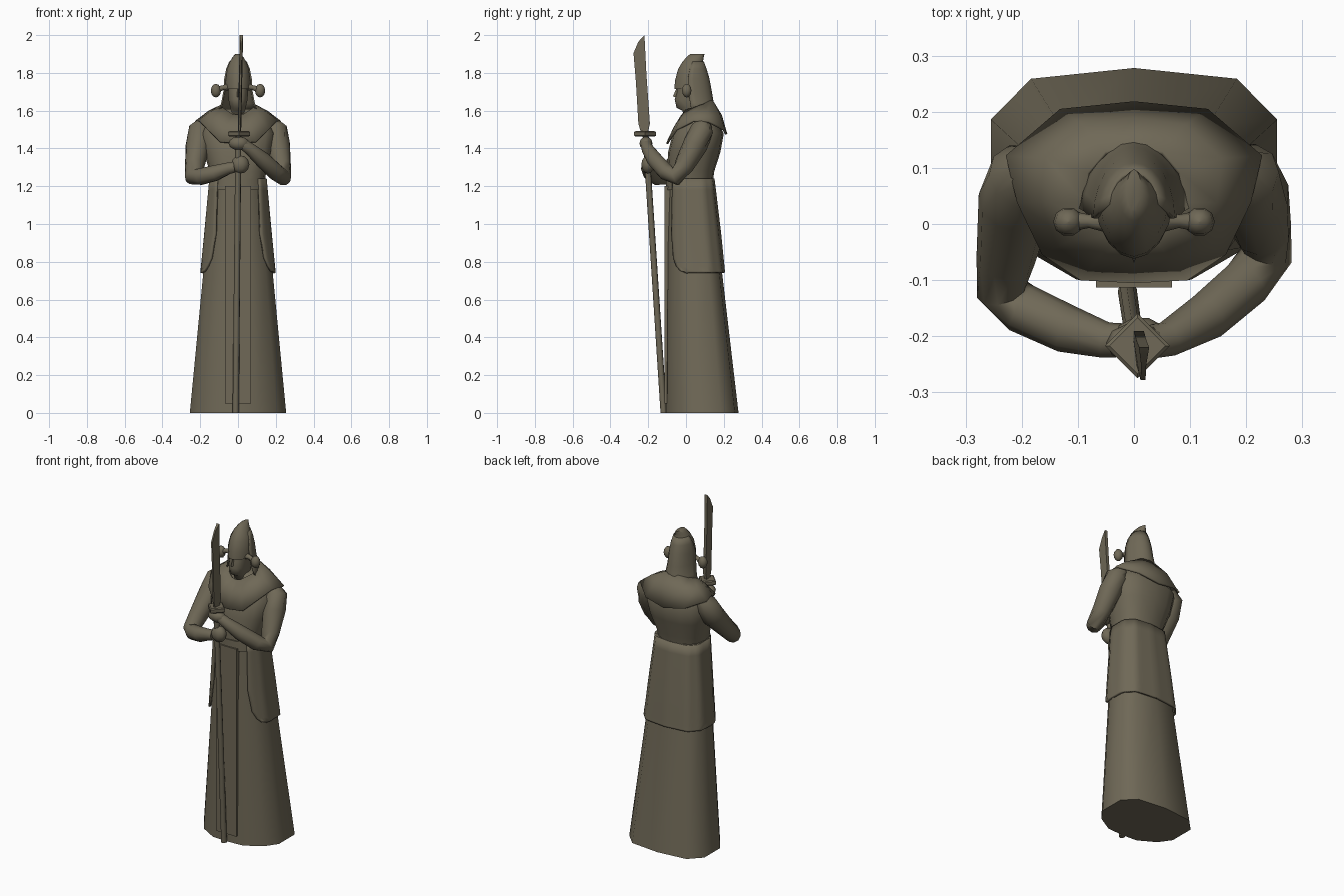
import bpy, bmesh, math
from mathutils import Vector

if "Cube" in bpy.data.objects:
    bpy.data.objects.remove(bpy.data.objects["Cube"])

mat = bpy.data.materials.new("olive_stone")
mat.diffuse_color = (0.16, 0.14, 0.095, 1)
mat.use_nodes = True
mat.node_tree.nodes["Principled BSDF"].inputs["Base Color"].default_value = mat.diffuse_color


def make(name, verts, faces, thick=0, angle=40):
    me = bpy.data.meshes.new(name)
    me.from_pydata([tuple(v) for v in verts], [], faces)
    bm = bmesh.new()
    bm.from_mesh(me)
    bmesh.ops.remove_doubles(bm, verts=bm.verts, dist=1e-5)
    bmesh.ops.recalc_face_normals(bm, faces=bm.faces)
    bm.to_mesh(me)
    bm.free()
    me.materials.append(mat)
    ob = bpy.data.objects.new(name, me)
    bpy.context.collection.objects.link(ob)
    if thick:
        m = ob.modifiers.new("thickness", 'SOLIDIFY')
        m.thickness, m.offset = thick, 0
    bpy.ops.object.select_all(action='DESELECT')
    ob.select_set(True)
    bpy.context.view_layer.objects.active = ob
    bpy.ops.object.shade_smooth_by_angle(angle=math.radians(angle))
    return ob


def skin(name, rows, closed=True, caps=True, thick=0, angle=40):
    """Join rows of points into a surface."""
    n = len(rows[0])
    verts = [p for r in rows for p in r]
    faces = []
    for i in range(len(rows) - 1):
        for j in range(n if closed else n - 1):
            k = (j + 1) % n
            faces.append((i*n + j, i*n + k, (i+1)*n + k, (i+1)*n + j))
    if closed and caps:
        faces.append(tuple(range(n)))
        faces.append(tuple(range((len(rows)-1)*n, len(rows)*n)))
    return make(name, verts, faces, thick, angle)


def lerp_table(tab, z):
    for a, b in zip(tab, tab[1:]):
        if z <= b[0]:
            f = (z - a[0]) / (b[0] - a[0])
            return [p + (q - p) * f for p, q in zip(a[1:], b[1:])]
    return list(tab[-1][1:])


def loft(name, levels, n=16, e=0.9, angle=50):
    """Rounded sections: z, half width, front y, back y."""
    rows = []
    for z, w, f, b in levels:
        row = []
        for k in range(n):
            a = 2 * math.pi * k / n
            s, c = math.sin(a), math.cos(a)
            sx = math.copysign(abs(s) ** e, s)
            sy = math.copysign(abs(c) ** e, c)
            row.append((w * sx, (f + b) / 2 + (b - f) / 2 * sy, z))
        rows.append(row)
    return skin(name, rows, angle=angle)


def tube(name, pts, radii, n=10):
    pts = [Vector(p) for p in pts]
    rows = []
    for i, p in enumerate(pts):
        d = (pts[min(i+1, len(pts)-1)] - pts[max(i-1, 0)]).normalized()
        q = d.to_track_quat('Z', 'Y')
        rows.append([p + q @ Vector((radii[i] * math.cos(2*math.pi*k/n),
                                     radii[i] * math.sin(2*math.pi*k/n), 0)) for k in range(n)])
    return skin(name, rows, angle=60)


def ball(name, loc, scale, n=10):
    rows = [[(loc[0] + scale[0]*math.sin(a)*math.cos(2*math.pi*k/n),
              loc[1] + scale[1]*math.sin(a)*math.sin(2*math.pi*k/n),
              loc[2] + scale[2]*math.cos(a)) for k in range(n)]
            for a in [math.pi*(i + 0.05)/6.1 for i in range(7)]]
    return skin(name, rows, angle=60)


def box(name, lo, hi):
    v = [(x, y, z) for z in (lo[2], hi[2])
         for x, y in ((lo[0], lo[1]), (hi[0], lo[1]), (hi[0], hi[1]), (lo[0], hi[1]))]
    return skin(name, [v[:4], v[4:]], angle=30)


# Skirt: half section (fraction of half width, fraction front to back)
SECTION = [(0, 0), (.4, .015), (.8, .17), (1, .36), (1, .76), (.72, .95), (0, 1)]
SKIRT = [(0, .255, -.105, .278), (.75, .183, -.1, .19), (1.0, .158, -.098, .165), (1.24, .136, -.095, .135)]


def skirt_pt(t, z, off=0, side=1):
    w, f, b = lerp_table(SKIRT, z)
    w, f, b = w + off, f - off, b + off
    s = min(max(t, 0), 1) * (len(SECTION) - 1)
    i = min(int(s), len(SECTION) - 2)
    (u0, v0), (u1, v1) = SECTION[i], SECTION[i+1]
    g = s - i
    return (side * w * (u0 + (u1-u0)*g), f + (b - f) * (v0 + (v1-v0)*g), z)


def skirt_ring(z, off=0):
    return [skirt_pt(i/6, z, off) for i in range(7)] + [skirt_pt(i/6, z, off, -1) for i in range(5, 0, -1)]


skin("skirt", [skirt_ring(z) for z in (0, .75, 1.0, 1.24)], angle=65)

# Overskirt open at the front with rounded lower corners
EDGE = [(.742, .50), (.75, .42), (.775, .36), (.82, .31), (.95, .28), (1.18, .30), (1.24, .30)]
rows = []
for z, t0 in EDGE:
    ts = [t0 + (1 - t0) * k / 20 for k in range(21)]
    rows.append([skirt_pt(t, z, .01) for t in ts] +
                [skirt_pt(t, z, .01, -1) for t in ts[-2::-1]])
skin("overskirt", rows, closed=False, thick=.012, angle=65)
skin("waist_band", [skirt_ring(z, .01) for z in (1.18, 1.242)], angle=65)
box("front_panel", (-.068, -.113, .05), (.068, -.07, 1.2))

# Torso
loft("torso", [(1.2, .138, -.1, .138), (1.28, .15, -.1, .15), (1.38, .182, -.095, .182),
               (1.48, .198, -.07, .2), (1.55, .165, -.02, .165), (1.61, .07, .01, .13)], e=.8, angle=60)

# Shoulder mantle
outer = [(0, -.1, 1.425), (.095, -.095, 1.435), (.162, -.05, 1.5), (.205, .04, 1.545),
         (.225, .12, 1.54), (.13, .2, 1.5), (0, .213, 1.475)]
inner = [(0, -.02, 1.575), (.03, -.015, 1.58), (.06, .0, 1.6), (.085, .04, 1.615),
         (.08, .09, 1.63), (.05, .125, 1.65), (0, .135, 1.655)]
rows = []
for f, lift in ((0, 0), (.5, .01), (1, 0)):
    half = []
    for i, (a, b) in enumerate(zip(outer, inner)):
        p = Vector(a).lerp(Vector(b), f)
        p.z += lift
        p.y += lift if i > 3 else 0
        half.append(p)
    rows.append(half + [Vector((-p.x, p.y, p.z)) for p in half[-2:0:-1]])
skin("mantle", rows, caps=False, thick=.012, angle=60)

# Head: face, nose, helmet with a backward peak, hood falling to the shoulders
loft("face", [(1.55, .045, .0, .09), (1.6, .04, -.02, .1), (1.615, .042, -.05, .1), (1.66, .052, -.06, .1),
              (1.7, .054, -.048, .1), (1.74, .06, -.045, .1)], n=14)
make("nose", [(-.01, -.045, 1.67), (.01, -.045, 1.67), (0, -.07, 1.675), (0, -.045, 1.73)],
     [(0, 1, 2), (0, 2, 3), (1, 3, 2), (0, 3, 1)])
loft("helmet", [(1.715, .066, -.062, .115), (1.76, .068, -.058, .12), (1.82, .06, -.042, .105),
                (1.86, .043, -.018, .09), (1.885, .028, .005, .094), (1.9, .014, .022, .098)], e=1.1, angle=60)
rows = []
for z, w, f, b in [(1.86, .042, .035, .09), (1.82, .059, .02, .105), (1.77, .069, .01, .12),
                   (1.7, .074, .012, .133), (1.64, .085, .022, .143), (1.595, .098, .03, .155)]:
    rows.append([(w * math.cos(math.pi*k/12), f + (b-f) * math.sin(math.pi*k/12), z) for k in range(13)])
skin("hood", rows, closed=False, thick=.008, angle=60)

# Side knobs on stalks
for s, side in ((1, "right"), (-1, "left")):
    tube("knob_stalk_" + side, [(s*.05, .005, 1.725), (s*.08, .005, 1.722), (s*.11, .005, 1.71)],
         [.02, .012, .018], 8)
    ball("knob_" + side, (s*.117, .004, 1.706), (.027, .026, .036))

# Arms folded forward onto the pole
tube("arm_right", [(.17, .1, 1.54), (.198, .085, 1.5), (.212, .05, 1.42), (.228, -.01, 1.31), (.236, -.055, 1.248),
                   (.2, -.105, 1.275), (.13, -.165, 1.34), (.06, -.205, 1.4), (.03, -.21, 1.42)],
     [.035, .063, .066, .053, .047, .045, .043, .032, .03])
tube("arm_left", [(-.17, .1, 1.54), (-.198, .085, 1.5), (-.212, .04, 1.42), (-.228, -.06, 1.31), (-.236, -.118, 1.248),
                  (-.2, -.15, 1.25), (-.12, -.187, 1.27), (-.05, -.207, 1.295), (-.02, -.207, 1.3)],
     [.035, .063, .066, .053, .046, .045, .043, .032, .03])
ball("hand_right", (.005, -.212, 1.427), (.055, .036, .036))
ball("hand_left", (.012, -.202, 1.315), (.048, .036, .048))

# Polearm: shaft, diamond guard and single-edged blade
tube("pole", [(-.012, -.118, 0), (.002, -.215, 1.49)], [.017, .016], 8)
rows = [[(.006 + r*dx, -.217 + r*dy, z) for dx, dy in ((1, 0), (0, 1), (-1, 0), (0, -1))]
        for r, z in ((.05, 1.462), (.058, 1.468), (.058, 1.487), (.05, 1.492))]
skin("guard", rows, angle=30)
blade = [(-.237, 1.48), (-.252, 1.53), (-.265, 1.75), (-.278, 1.905), (-.252, 1.965), (-.22, 2.0),
         (-.21, 1.8), (-.191, 1.53), (-.203, 1.48)]
rows = [[(.008 + .02*(z-1.5) + s*.009*(1 if y > -.235 else .5), y, z) for y, z in blade] for s in (-1, 1)]
skin("blade", rows, angle=30)
